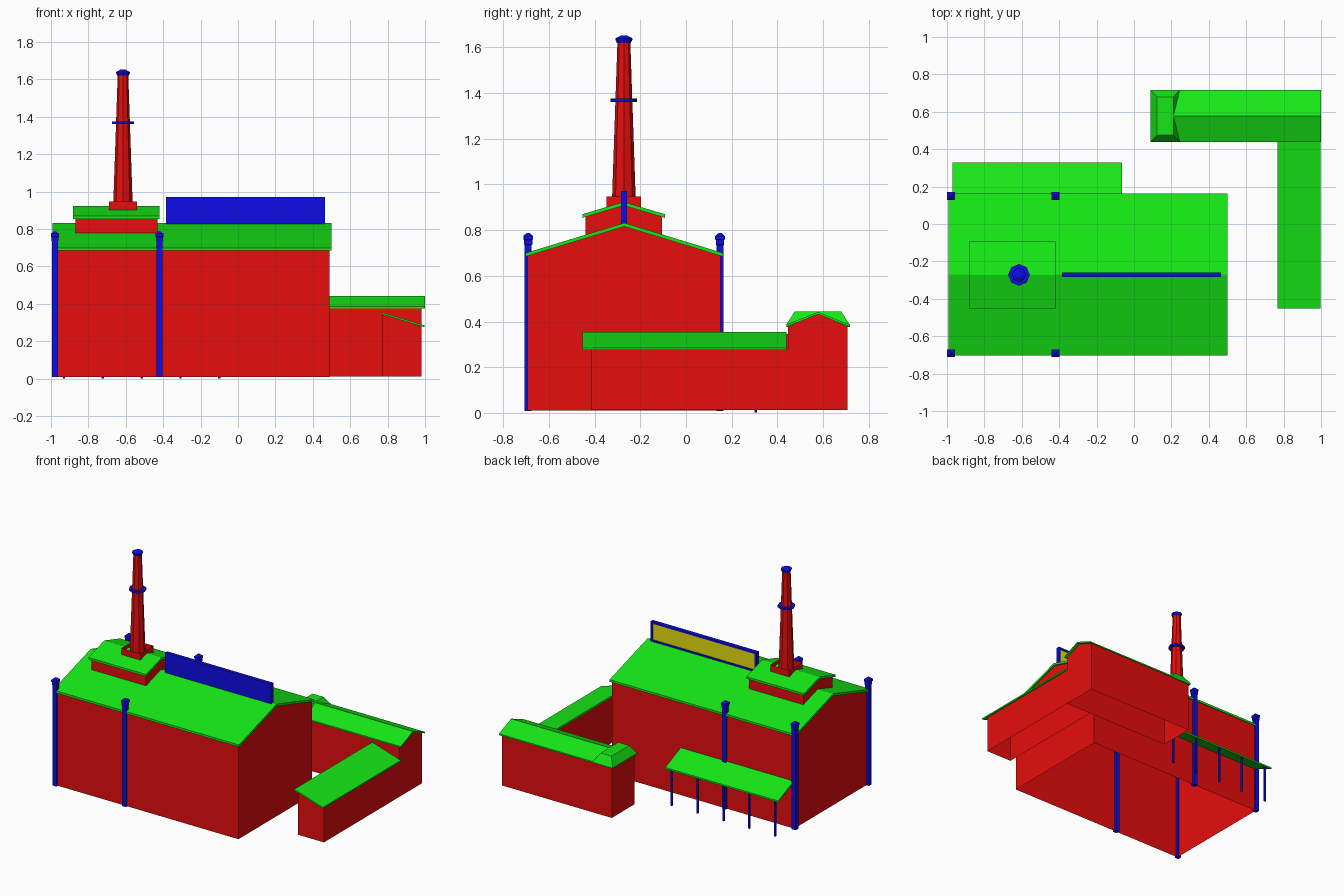
import bpy, bmesh, math

if "Cube" in bpy.data.objects:
    bpy.data.objects.remove(bpy.data.objects["Cube"])


def material(name, rgb):
    m = bpy.data.materials.new(name)
    m.diffuse_color = (*rgb, 1)
    m.use_nodes = True
    m.node_tree.nodes["Principled BSDF"].inputs["Base Color"].default_value = m.diffuse_color
    return m


RED = material("brick_red", (0.8, 0.004, 0.004))
GREEN = material("roof_green", (0.008, 0.8, 0.008))
BLUE = material("metal_blue", (0.004, 0.004, 0.8))
YELLOW = material("panel_yellow", (0.8, 0.75, 0.004))


def loft(name, rings, mat, shell=False):
    """Solid joining rings of equal point count; shell keeps only upright faces."""
    bm = bmesh.new()
    loops = [[bm.verts.new(p) for p in r] for r in rings]
    n = len(loops[0])
    for a, b in zip(loops, loops[1:]):
        for i in range(n):
            j = (i + 1) % n
            bm.faces.new((a[i], a[j], b[j], b[i]))
    bm.faces.new(loops[0])
    bm.faces.new(loops[-1])
    bmesh.ops.recalc_face_normals(bm, faces=bm.faces)
    if shell:
        bm.normal_update()
        flat = [f for f in bm.faces if abs(f.normal.z) > 0.15]
        bmesh.ops.delete(bm, geom=flat, context='FACES')
    me = bpy.data.meshes.new(name)
    bm.to_mesh(me)
    bm.free()
    me.materials.append(mat)
    ob = bpy.data.objects.new(name, me)
    bpy.context.collection.objects.link(ob)
    return ob


def along_x(name, x0, x1, yz, mat, shell=False):
    return loft(name, [[(x, y, z) for y, z in yz] for x in (x0, x1)], mat, shell)


def along_y(name, y0, y1, xz, mat, shell=False):
    return loft(name, [[(x, y, z) for x, z in xz] for y in (y0, y1)], mat, shell)


def rect(x0, x1, y0, y1, z):
    return [(x0, y0, z), (x1, y0, z), (x1, y1, z), (x0, y1, z)]


def box(name, x0, x1, y0, y1, z0, z1, mat, shell=False):
    return loft(name, [rect(x0, x1, y0, y1, z0), rect(x0, x1, y0, y1, z1)], mat, shell)


def lathe(name, x, y, profile, sides, mat, shell=False):
    angles = [math.tau * i / sides for i in range(sides)]
    rings = [[(x + r * math.cos(a), y + r * math.sin(a), z) for a in angles]
             for r, z in profile]
    return loft(name, rings, mat, shell)


def gable_roof(name, x0, x1, y0, y1, eave, ridge, t):
    """Thin folded roof sheet; eave and ridge are top heights."""
    m = (y0 + y1) / 2
    yz = [(y0, eave), (m, ridge), (y1, eave),
          (y1, eave - t), (m, ridge - t), (y0, eave - t)]
    return along_x(name, x0, x1, yz, GREEN)


# Main hall, open underneath
along_x("hall_walls", -0.975, 0.489, [(-0.693, 0.01), (0.152, 0.01), (0.152, 0.69),
                                      (-0.27, 0.822), (-0.693, 0.69)], RED, True)
gable_roof("hall_roof", -0.993, 0.5, -0.702, 0.162, 0.70, 0.832, 0.016)

# Raised roof house and chimney
along_x("roof_house_walls", -0.868, -0.43, [(-0.44, 0.74), (-0.105, 0.74), (-0.105, 0.862),
                                            (-0.272, 0.912), (-0.44, 0.862)], RED, True)
gable_roof("roof_house_roof", -0.882, -0.42, -0.453, -0.093, 0.87, 0.924, 0.016)
CX, CY = -0.615, -0.272
box("chimney_base", CX - 0.076, CX + 0.076, CY - 0.076, CY + 0.076, 0.87, 0.948, RED, True)
lathe("chimney", CX, CY, [(0.053, 0.90), (0.028, 1.63)], 8, RED, True)
lathe("chimney_ring", CX, CY, [(0.058, 1.362), (0.058, 1.376)], 8, BLUE)
lathe("chimney_cap", CX, CY, [(0.031, 1.62), (0.037, 1.634), (0.037, 1.64), (0.014, 1.652)], 8, BLUE)

# Ridge sign: blue back board and frame, yellow panel to the rear
box("sign_board", -0.386, 0.465, -0.284, -0.27, 0.80, 0.972, BLUE)
box("sign_panel", -0.37, 0.449, -0.27, -0.265, 0.84, 0.958, YELLOW)
box("sign_frame_top", -0.386, 0.465, -0.27, -0.258, 0.958, 0.972, BLUE)
box("sign_frame_bottom", -0.386, 0.465, -0.27, -0.258, 0.81, 0.84, BLUE)
for x in (-0.386, 0.449):
    box("sign_frame_side", x, x + 0.016, -0.27, -0.258, 0.84, 0.958, BLUE)

# Corner pipes with flared hoods
for x in (-0.979, -0.42):
    for y in (-0.691, 0.149):
        prof = [(0.0155, 0.008), (0.0155, 0.735), (0.018, 0.737), (0.018, 0.757),
                (0.021, 0.759), (0.021, 0.775), (0.006, 0.788)]
        loft("corner_pipe", [rect(x - r, x + r, y - r, y + r, z) for r, z in prof], BLUE)

# Rear canopy on thin posts
along_x("canopy_roof", -0.97, -0.063, [(0.148, 0.355), (0.328, 0.277),
                                       (0.328, 0.265), (0.148, 0.343)], GREEN)
for i in range(5):
    x = -0.93 + 0.2075 * i
    box("canopy_post", x - 0.006, x + 0.006, 0.299, 0.311, 0.002, 0.275, BLUE)

# Back wing with gable roof and flat-topped hipped end, open underneath
along_x("back_wing_gable", 0.2, 0.98, [(0.447, 0.378), (0.707, 0.378), (0.577, 0.434)], RED, True)
box("back_wing_walls", 0.10, 0.98, 0.447, 0.707, 0.012, 0.38, RED, True)
gable_roof("back_wing_roof", 0.17, 0.999, 0.439, 0.717, 0.386, 0.442, 0.01)
loft("hipped_end_roof", [rect(0.088, 0.245, 0.439, 0.717, 0.376),
                         rect(0.088, 0.245, 0.439, 0.717, 0.386),
                         rect(0.122, 0.21, 0.475, 0.68, 0.443)], GREEN)

# Side wing with single-slope roof, open underneath
along_y("side_wing_walls", -0.415, 0.447, [(0.772, 0.012), (0.98, 0.012),
                                           (0.98, 0.28), (0.772, 0.345)], RED, True)
along_y("side_wing_roof", -0.453, 0.44, [(0.768, 0.355), (0.998, 0.285),
                                         (0.998, 0.275), (0.768, 0.345)], GREEN)
